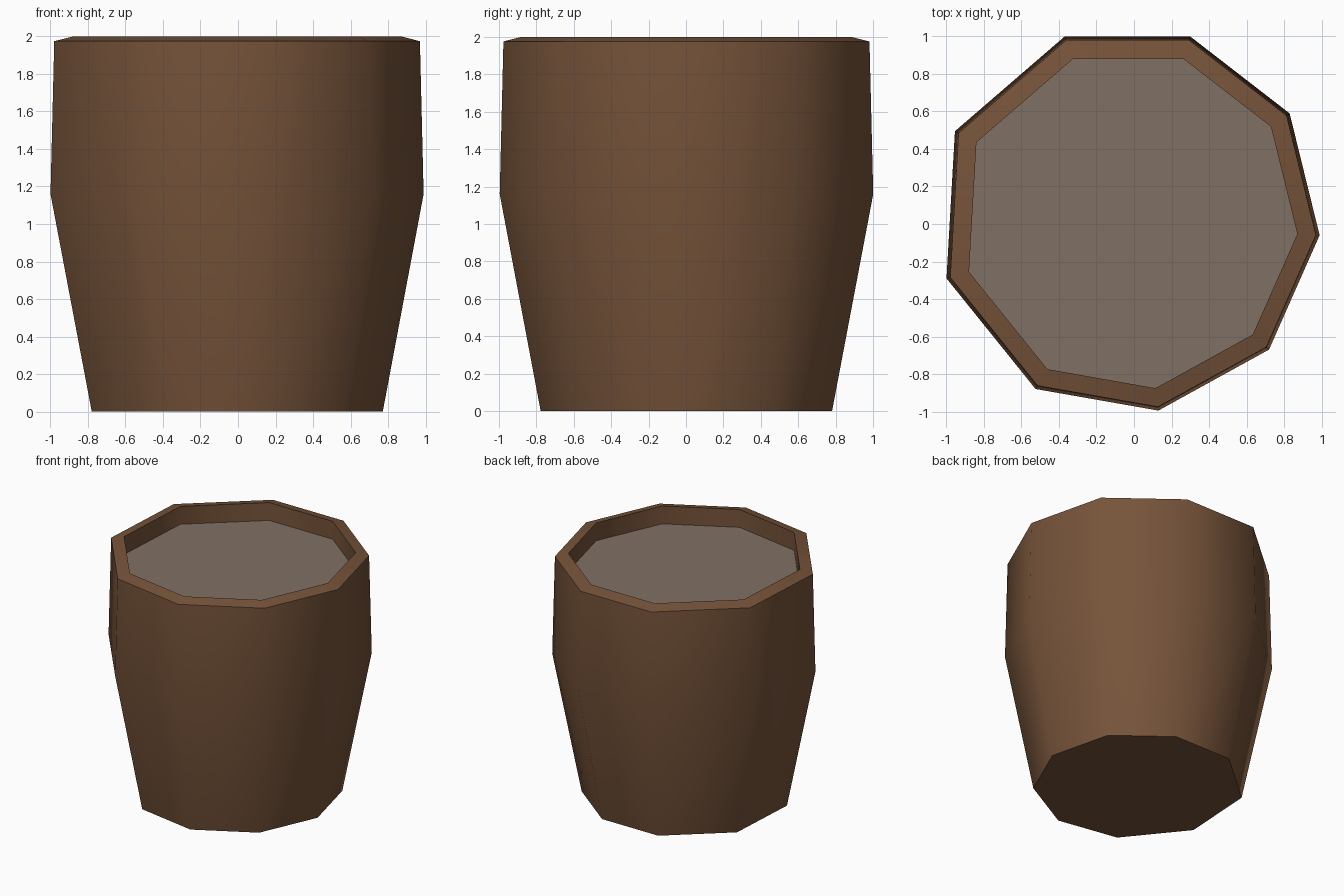
import bpy, math

if "Cube" in bpy.data.objects:
    bpy.data.objects.remove(bpy.data.objects["Cube"])

# Slightly irregular nine-sided outline at the widest level
OUTLINE = [(-0.37, 1.0), (-0.955, 0.495), (-1.0, -0.29), (-0.525, -0.88), (0.13, -0.995),
           (0.72, -0.67), (0.99, -0.06), (0.83, 0.59), (0.30, 1.0)]
N = len(OUTLINE)


def material(name, rgb):
    m = bpy.data.materials.new(name)
    m.diffuse_color = (*rgb, 1)
    m.use_nodes = True
    m.node_tree.nodes["Principled BSDF"].inputs["Base Color"].default_value = m.diffuse_color
    return m


def make(name, verts, faces, mat):
    me = bpy.data.meshes.new(name)
    me.from_pydata(verts, [], faces)
    me.materials.append(mat)
    ob = bpy.data.objects.new(name, me)
    bpy.context.collection.objects.link(ob)
    return ob


def ring(scale, z):
    return [(x * scale, y * scale, z) for x, y in OUTLINE]


brown = material("brown clay", (0.181, 0.087, 0.042))
grey = material("grey brown soil", (0.216, 0.162, 0.125))

# Pot: (scale, height) profile from the base, over the rim, down inside
profile = [(0.78, 0), (1.0, 1.16), (0.98, 1.975), (0.88, 2.0), (0.88, 1.85)]
verts, faces = [], [tuple(reversed(range(N)))]
for s, z in profile:
    verts += ring(s, z)
for r in range(len(profile) - 1):
    for i in range(N):
        j = (i + 1) % N
        faces.append((r * N + i, r * N + j, (r + 1) * N + j, (r + 1) * N + i))
pot = make("pot", verts, faces, brown)

# Soil: flat fill sunk below the rim
make("soil", ring(0.88, 1.85), [tuple(range(N))], grey)

bpy.context.view_layer.objects.active = pot
pot.select_set(True)
bpy.ops.object.shade_smooth_by_angle(angle=math.radians(50))
